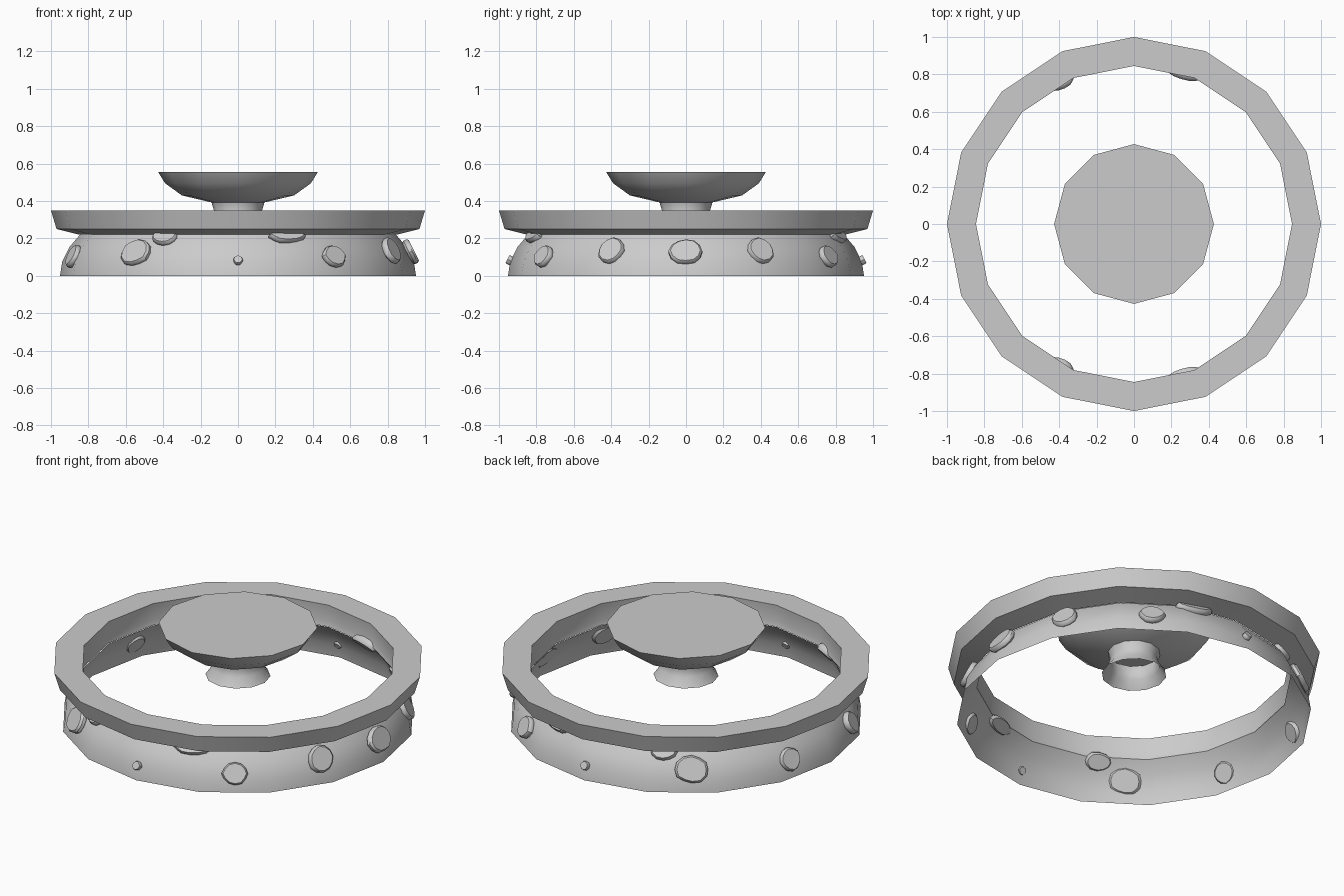
import bpy, bmesh, math, random
from mathutils import Vector

if "Cube" in bpy.data.objects:
    bpy.data.objects.remove(bpy.data.objects["Cube"])

random.seed(4)


def finish(name, bm, angle):
    bmesh.ops.recalc_face_normals(bm, faces=bm.faces[:])
    me = bpy.data.meshes.new(name)
    bm.to_mesh(me)
    bm.free()
    ob = bpy.data.objects.new(name, me)
    bpy.context.collection.objects.link(ob)
    bpy.ops.object.select_all(action='DESELECT')
    ob.select_set(True)
    bpy.context.view_layer.objects.active = ob
    bpy.ops.object.shade_smooth_by_angle(angle=math.radians(angle))
    return ob


def lathe(name, profile, sides, closed=False, cap_top=False, angle=40):
    """Spin an (r, z) profile round the z axis."""
    bm = bmesh.new()
    rings = []
    for r, z in profile:
        rings.append([bm.verts.new((r * math.cos(2 * math.pi * i / sides),
                                    r * math.sin(2 * math.pi * i / sides), z))
                      for i in range(sides)])
    pairs = list(zip(rings, rings[1:]))
    if closed:
        pairs.append((rings[-1], rings[0]))
    for a, b in pairs:
        for i in range(sides):
            j = (i + 1) % sides
            bm.faces.new((a[i], a[j], b[j], b[i]))
    if cap_top:
        bm.faces.new(rings[-1])
    return finish(name, bm, angle)


# Curved basin wall, a single open sheet
WALL = [(0.952, 0.0), (0.94, 0.075), (0.90, 0.155), (0.845, 0.22)]
lathe("basin_wall", WALL, 16)

# Heavy rim on top of the wall
lathe("basin_rim", [(0.845, 0.35), (0.855, 0.25), (0.848, 0.22),
                    (0.97, 0.25), (1.0, 0.35)], 16, closed=True, angle=25)

# Central bowl on a flared foot
lathe("bowl", [(0.14, 0.392), (0.30, 0.43), (0.39, 0.495), (0.427, 0.555)],
      12, cap_top=True)
lathe("bowl_foot", [(0.175, 0.26), (0.14, 0.31), (0.129, 0.35), (0.142, 0.394)], 12)


def wall_point(deg, z):
    """Point and outward normal on the 16-sided wall."""
    for (r0, z0), (r1, z1) in zip(WALL, WALL[1:]):
        if z <= z1:
            break
    r = r0 + (r1 - r0) * (z - z0) / (z1 - z0)
    dev = math.radians((deg % 22.5) - 11.25)
    r *= math.cos(math.radians(11.25)) / math.cos(dev)
    a = math.radians(deg)
    n = Vector((math.cos(a), math.sin(a), (r0 - r1) / (z1 - z0))).normalized()
    return Vector((r * math.cos(a), r * math.sin(a), z)), n


def stone(name, deg, z, w, h, wobble, mirror):
    """Flat rounded stone set through the wall."""
    p, n = wall_point(deg, z)
    a = math.radians(deg)
    t = Vector((-math.sin(a), math.cos(a), 0)) * (-1 if mirror else 1)
    up = n.cross(t).normalized() * (-1 if mirror else 1)
    bm = bmesh.new()
    count = len(wobble)
    depth = 0.028 if w > 0.08 else 0.02
    rings = []
    for d, s in ((-0.012, 0.85), (0.0, 1.0), (depth * 0.6, 1.0), (depth, 0.88)):
        ring = []
        for i, k in enumerate(wobble):
            b = 2 * math.pi * i / count
            ring.append(bm.verts.new(p + n * d + (t * math.cos(b) * w / 2
                                                  + up * math.sin(b) * h / 2) * s * k))
        rings.append(ring)
    for lo, hi in zip(rings, rings[1:]):
        for i in range(count):
            j = (i + 1) % count
            bm.faces.new((lo[i], lo[j], hi[j], hi[i]))
    bm.faces.new(rings[0])
    bm.faces.new(rings[-1])
    finish(name, bm, 40)


# Stones: angle, height, width, tall; mirrored front to back
STONES = [(0, 0.125, 0.18, 0.145), (26, 0.13, 0.145, 0.145), (56, 0.10, 0.14, 0.12),
          (72, 0.205, 0.20, 0.08), (90, 0.08, 0.05, 0.05), (117, 0.20, 0.15, 0.10),
          (127, 0.12, 0.18, 0.15), (162, 0.10, 0.13, 0.125)]
for k, (deg, z, w, h) in enumerate(STONES):
    wob = [random.uniform(0.94, 1.06) for _ in range(12)]
    stone(f"stone_{k}_back", deg, z, w, h, wob, False)
    if deg:
        stone(f"stone_{k}_front", -deg, z, w, h, wob, True)
